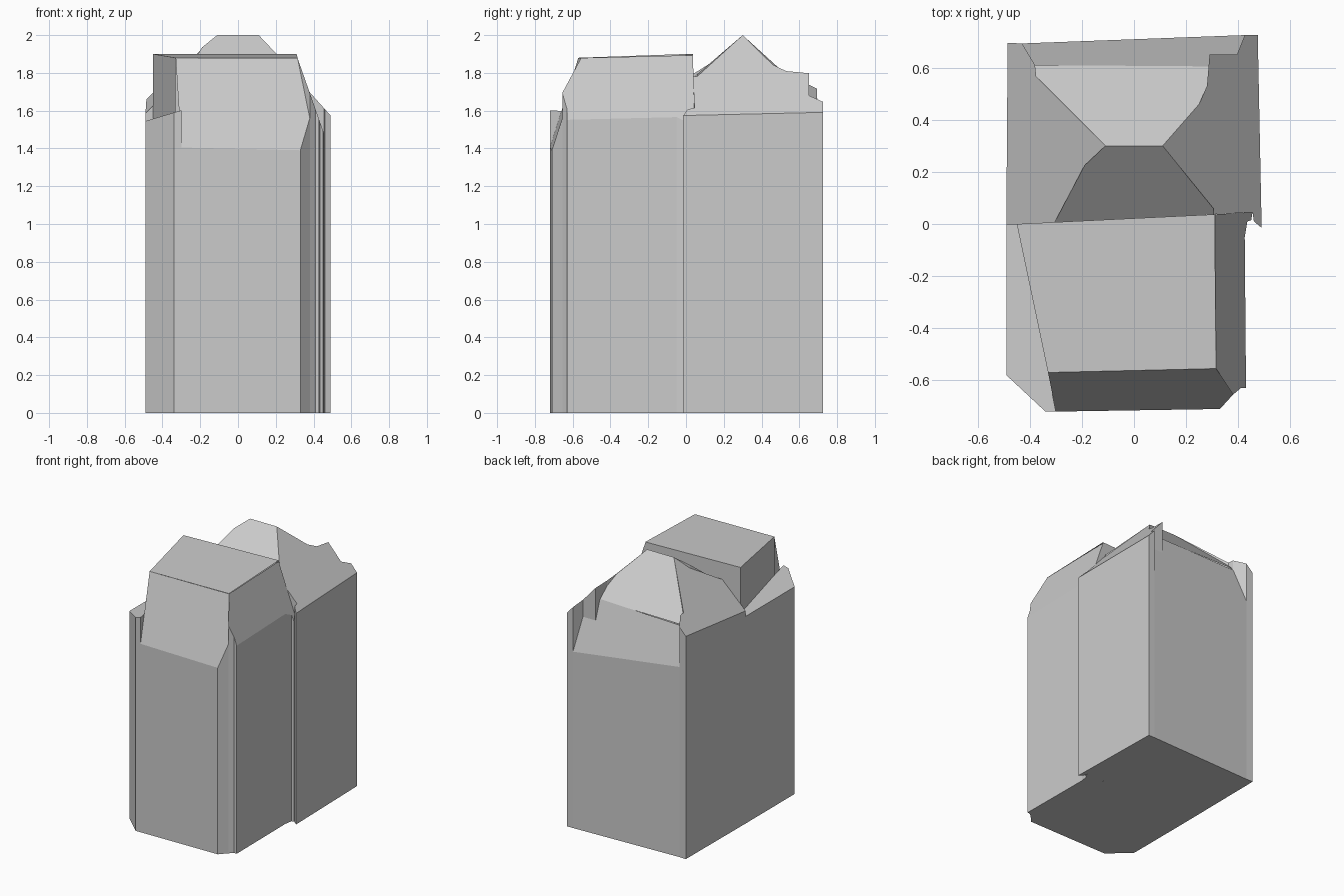
import bpy, bmesh

if "Cube" in bpy.data.objects:
    bpy.data.objects.remove(bpy.data.objects["Cube"])

SKIRT = 1.3   # level where hidden step walls stop


def build(name, pieces):
    """Each piece: roof outline (counter-clockwise), plane (z0, dz/dx, dz/dy),
    and one code per edge: o = outer wall to ground, s = step wall, - = none."""
    bm = bmesh.new()
    for pts, (z0, gx, gy), codes in pieces:
        top = [(x, y, z0 + gx * x + gy * y) for x, y in pts]
        faces = [top, [(x, y, 0) for x, y in reversed(pts)]]
        for i, code in enumerate(codes):
            a, b = top[i], top[(i + 1) % len(top)]
            if code != '-':
                low = 0 if code == 'o' else SKIRT
                faces.append([(a[0], a[1], low), (b[0], b[1], low), b, a])
        for f in faces:
            bm.faces.new([bm.verts.new(p) for p in f])
    bmesh.ops.remove_doubles(bm, verts=bm.verts[:], dist=0.0005)
    mesh = bpy.data.meshes.new(name)
    bm.to_mesh(mesh)
    bm.free()
    obj = bpy.data.objects.new(name, mesh)
    bpy.context.collection.objects.link(obj)
    return obj


# Front block: flat roof, steep front and right slopes, low left shoulder
flat_roof = ([(-.45, 0), (-.33, -.57), (.315, -.555), (.31, .037)],
             (1.9, 0, .035), "s--s")
front_slope = ([(-.33, -.57), (-.30, -.72), (.33, -.71), (.38, -.655), (.315, -.555)],
               (3.651, -.0734, 3.15), "-oo--")
right_slope = ([(.315, -.555), (.38, -.655), (.41, -.63), (.43, -.63), (.425, -.05),
                (.435, .01), (.45, .015), (.455, .045), (.31, .037)],
               (2.777, -2.85, 0), "soooooos-")
left_shoulder = ([(-.49, -.003), (-.49, -.58), (-.34, -.72), (-.30, -.72),
                  (-.33, -.57), (-.45, 0)],
                 (1.692, .3, 0), "ooos-s")
build("front_block", [flat_roof, front_slope, right_slope, left_shoulder])

# Back block: hipped roof with side wings that stand proud of the rear eave
left_wing = ([(-.49, -.003), (-.305, .005), (-.19, .225), (-.11, .3), (-.375, .565),
              (-.38, .61), (-.43, .693), (-.485, .695)],
             (2.081, 1.01, .1), "ssssssoo")
right_wing = ([(.11, .3), (.305, .06), (.305, .037), (.455, .045), (.46, .01),
               (.49, -.015), (.475, .725), (.425, .725), (.395, .65), (.29, .65),
               (.28, .53), (.25, .46)],
              (2.123, -1.12, 0), "sssoooosssss")
front_hip = ([(-.11, .3), (-.19, .225), (-.305, .005), (.305, .037), (.305, .06), (.11, .3)],
             (1.742, 0, .86), "sssss-")
rear_hip = ([(.11, .3), (.25, .46), (.28, .53), (.29, .605), (-.38, .61),
             (-.375, .565), (-.11, .3)],
            (2.3, 0, -1), "sss-ss-")
rear_eave = ([(.29, .605), (.29, .65), (.395, .65), (.425, .725), (-.43, .693), (-.38, .61)],
             (3.635, 0, -3.2), "---o--")
build("back_block", [left_wing, right_wing, front_hip, rear_hip, rear_eave])
